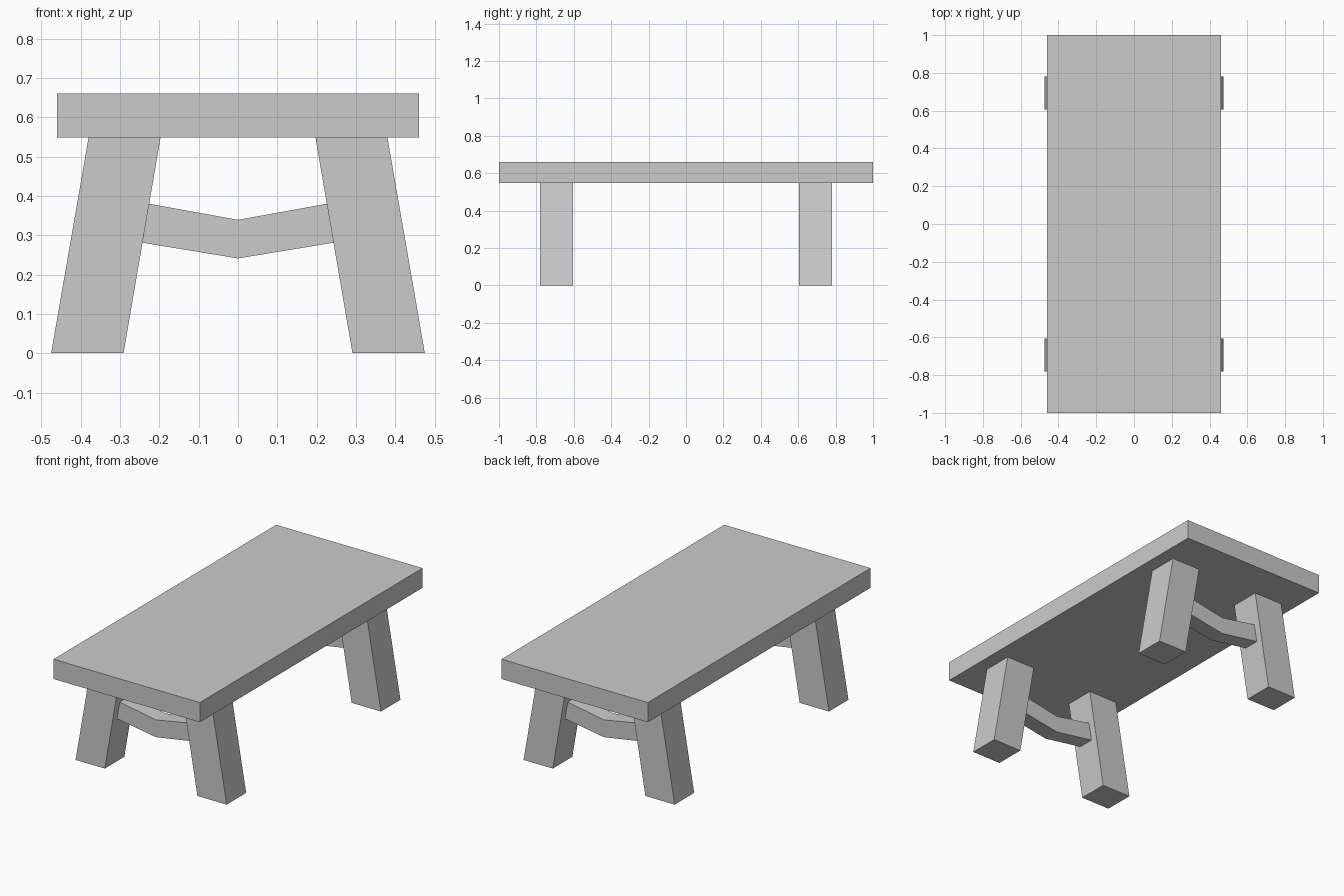
import bpy, bmesh

if "Cube" in bpy.data.objects:
    bpy.data.objects.remove(bpy.data.objects["Cube"])


def prism(name, profile, y0, y1):
    """Extrude an (x, z) outline along y."""
    bm = bmesh.new()
    face = bm.faces.new([bm.verts.new((x, y0, z)) for x, z in profile])
    ext = bmesh.ops.extrude_face_region(bm, geom=[face])
    verts = [g for g in ext["geom"] if isinstance(g, bmesh.types.BMVert)]
    bmesh.ops.translate(bm, verts=verts, vec=(0, y1 - y0, 0))
    bmesh.ops.recalc_face_normals(bm, faces=bm.faces)
    mesh = bpy.data.meshes.new(name)
    bm.to_mesh(mesh)
    bm.free()
    ob = bpy.data.objects.new(name, mesh)
    bpy.context.collection.objects.link(ob)
    return ob


TOP_Z, UNDER_Z = 0.66, 0.548
LEG_Y, LEG_HALF, BRACE_HALF = 0.6925, 0.0875, 0.047

# Table top
prism("table_top", [(-0.46, UNDER_Z), (0.46, UNDER_Z), (0.46, TOP_Z), (-0.46, TOP_Z)], -1, 1)

for end, sy in (("front", -1), ("back", 1)):
    y = sy * LEG_Y
    # Splayed legs
    for side, sx in (("left", -1), ("right", 1)):
        outline = [(0.291, 0), (0.475, 0), (0.38, UNDER_Z), (0.197, UNDER_Z)]
        prism(f"{end}_{side}_leg", [(sx * x, z) for x, z in outline], y - LEG_HALF, y + LEG_HALF)
    # Bent brace between the legs, ends cut to the leg slope
    prism(f"{end}_brace",
          [(-0.243, 0.281), (0, 0.241), (0.243, 0.281),
           (0.226, 0.38), (0, 0.339), (-0.226, 0.38)],
          y - BRACE_HALF, y + BRACE_HALF)
